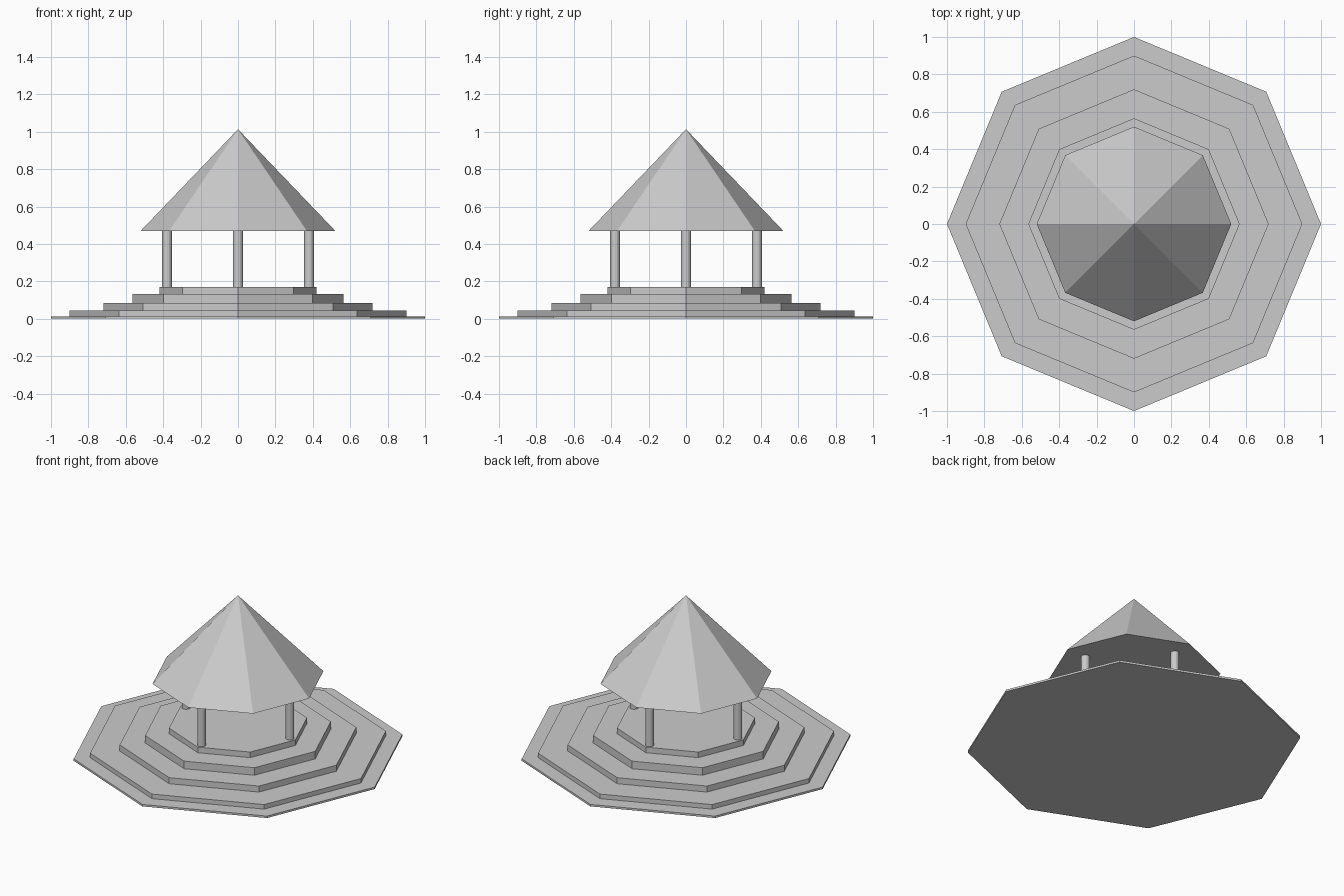
import bpy
from math import cos, sin, pi

if "Cube" in bpy.data.objects:
    bpy.data.objects.remove(bpy.data.objects["Cube"])


def prism(name, sides, r_bottom, r_top, z0, z1, x=0.0, y=0.0):
    """Upright prism or cone with a corner on the x axis."""
    bpy.ops.mesh.primitive_cone_add(
        vertices=sides, radius1=r_bottom, radius2=r_top, depth=z1 - z0,
        location=(x, y, (z0 + z1) / 2))
    obj = bpy.context.object
    obj.name = name
    return obj


# Stepped octagonal base, stacked from the ground up
step_radii = [1.0, 0.90, 0.72, 0.565, 0.42]
step_heights = [0.0, 0.013, 0.043, 0.083, 0.133, 0.17]
for i, r in enumerate(step_radii):
    prism(f"step_{i + 1}", 8, r, r, step_heights[i], step_heights[i + 1])

# Four round columns, one on each axis
for i in range(4):
    a = i * pi / 2
    prism(f"column_{i + 1}", 16, 0.026, 0.026, 0.17, 0.47,
          0.38 * cos(a), 0.38 * sin(a))

# Pointed octagonal roof with a flat underside
prism("roof", 8, 0.52, 0.0, 0.47, 1.013)
